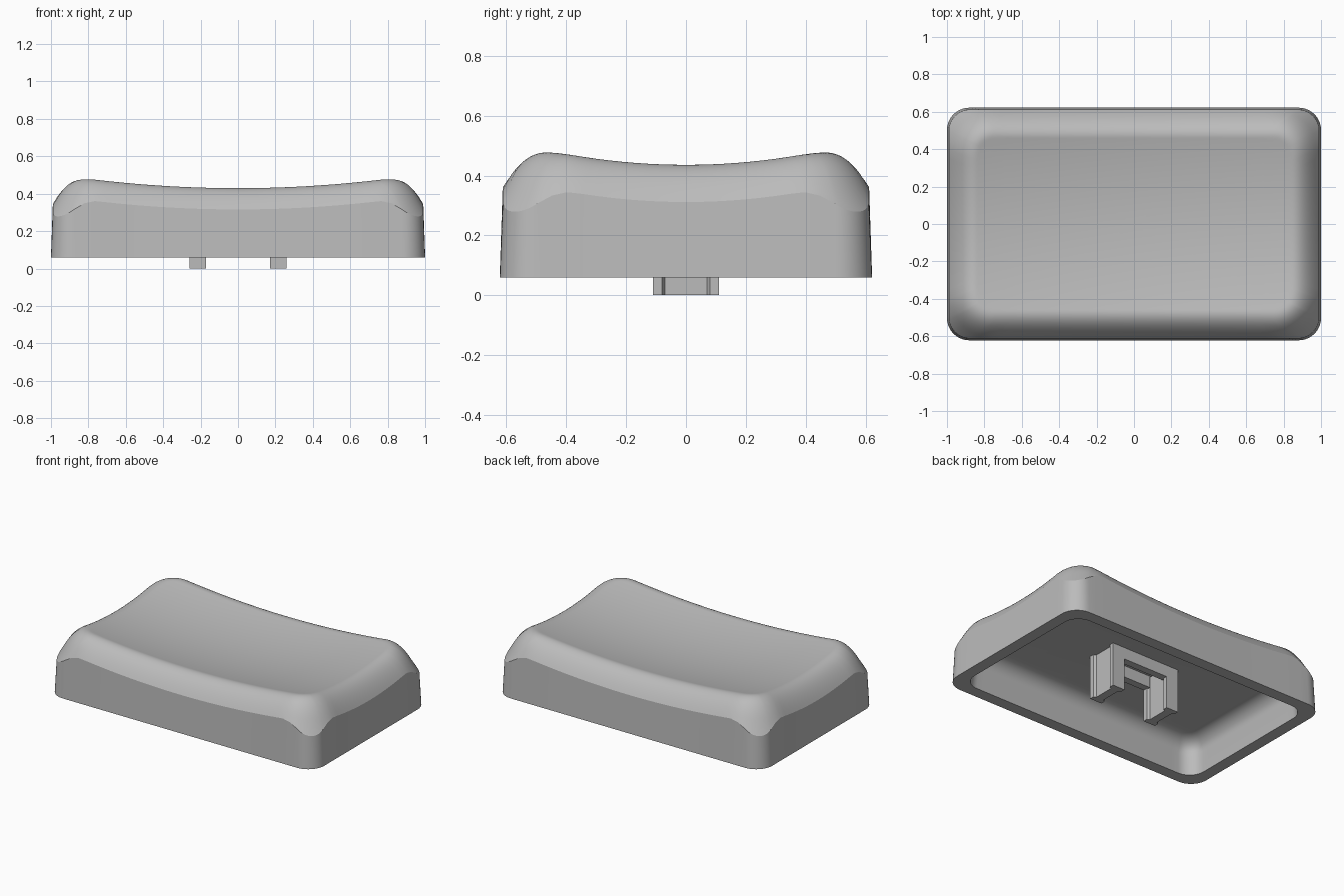
import bpy, bmesh, math
from mathutils import Vector

if "Cube" in bpy.data.objects:
    bpy.data.objects.remove(bpy.data.objects["Cube"])

grey = bpy.data.materials.new("plain grey")
grey.use_nodes = True
colour = (0.5, 0.5, 0.5, 1)
grey.diffuse_color = colour
grey.node_tree.nodes["Principled BSDF"].inputs["Base Color"].default_value = colour


def rounded_rect(hx, hy, r, arc=10, nx=32, ny=20):
    """Evenly divided rounded rectangle, counter-clockwise."""
    corners = []
    for i, (sx, sy) in enumerate(((1, 1), (-1, 1), (-1, -1), (1, -1))):
        centre = Vector((sx * (hx - r), sy * (hy - r)))
        corners.append([centre + r * Vector((math.cos(a), math.sin(a)))
                        for a in (math.pi / 2 * (i + k / arc) for k in range(arc + 1))])
    points = []
    for i, corner in enumerate(corners):
        points += corner
        following = corners[(i + 1) % 4][0]
        n = ny if i % 2 else nx
        points += [corner[-1].lerp(following, k / n) for k in range(1, n)]
    return points


def top_height(x, y):
    """Dished surface that rolls off outside a rounded rim."""
    r, roll, drop = 0.09, 0.15, 0.145
    qx, qy = abs(x) - 0.84 + r, abs(y) - 0.46 + r
    s = math.hypot(max(qx, 0), max(qy, 0)) + min(max(qx, qy), 0) - r
    s = max(s, 0) / roll
    fall = drop * (s * s if s < 1 else 2 * s - 1)
    return 0.38 + 0.078 * x * x + 0.226 * y * y - fall


def finish(bm, name):
    bmesh.ops.recalc_face_normals(bm, faces=bm.faces)
    mesh = bpy.data.meshes.new(name)
    bm.to_mesh(mesh)
    bm.free()
    mesh.materials.append(grey)
    obj = bpy.data.objects.new(name, mesh)
    bpy.context.collection.objects.link(obj)
    return obj


# Hollow cap: dished top, tapered wall, bottom lip and filleted cavity
bm = bmesh.new()
rings = []
outline = rounded_rect(0.99, 0.612, 0.115)
scales = [k / 14 * 0.7 for k in range(1, 14)] + [0.7 + 0.3 * k / 30 for k in range(31)]
for t in scales:
    rings.append([bm.verts.new((*(p * t), top_height(*(p * t)))) for p in outline])


def add_level(hx, hy, r, z):
    rings.append([bm.verts.new((*p, z)) for p in rounded_rect(hx, hy, r)])


base, ceiling, fillet, lip = 0.06, 0.30, 0.1, 0.08
add_level(1.0, 0.622, 0.12, base)
add_level(1.0 - lip, 0.622 - lip, 0.11, base)
for k in range(9):
    a = math.pi / 2 * k / 8
    inset = lip + 0.01 + fillet * (1 - math.cos(a))
    add_level(1.0 - inset, 0.622 - inset, 0.11 - 0.05 * k / 8,
              ceiling - fillet * (1 - math.sin(a)))

for upper, lower in zip(rings, rings[1:]):
    for i in range(len(upper)):
        j = (i + 1) % len(upper)
        bm.faces.new((upper[i], upper[j], lower[j], lower[i]))
centre = bm.verts.new((0, 0, top_height(0, 0)))
for i, v in enumerate(rings[0]):
    bm.faces.new((centre, v, rings[0][(i + 1) % len(rings[0])]))
bm.faces.new(rings[-1])
cap = finish(bm, "cap")
bpy.ops.object.select_all(action="DESELECT")
cap.select_set(True)
bpy.context.view_layer.objects.active = cap
bpy.ops.object.shade_smooth_by_angle(angle=math.radians(23))


def prism(name, points, low, high):
    """Straight-sided part from a plan outline."""
    bm = bmesh.new()
    face = bm.faces.new([bm.verts.new((x, y, low)) for x, y in points])
    moved = bmesh.ops.extrude_face_region(bm, geom=[face])["geom"]
    bmesh.ops.translate(bm, vec=(0, 0, high - low),
                        verts=[g for g in moved if isinstance(g, bmesh.types.BMVert)])
    return finish(bm, name)


# Two I-section mounting legs, joined by a pair of bars under the ceiling
for side, word in ((1, "left"), (-1, "right")):
    half = [(0.045, -0.11), (0.045, -0.08), (0.028, -0.07),
            (0.028, 0.07), (0.045, 0.08), (0.045, 0.11)]
    section = half + [(-x, y) for x, y in reversed(half)]
    prism(word + "_mounting_leg", [(side * 0.215 + x, y) for x, y in section], 0, ceiling + 0.005)

for side, word in ((1, "back"), (-1, "front")):
    prism(word + "_leg_bar", [(x, side * y) for x, y in
          ((-0.18, 0.06), (0.18, 0.06), (0.18, 0.11), (-0.18, 0.11))], 0.22, ceiling + 0.005)
